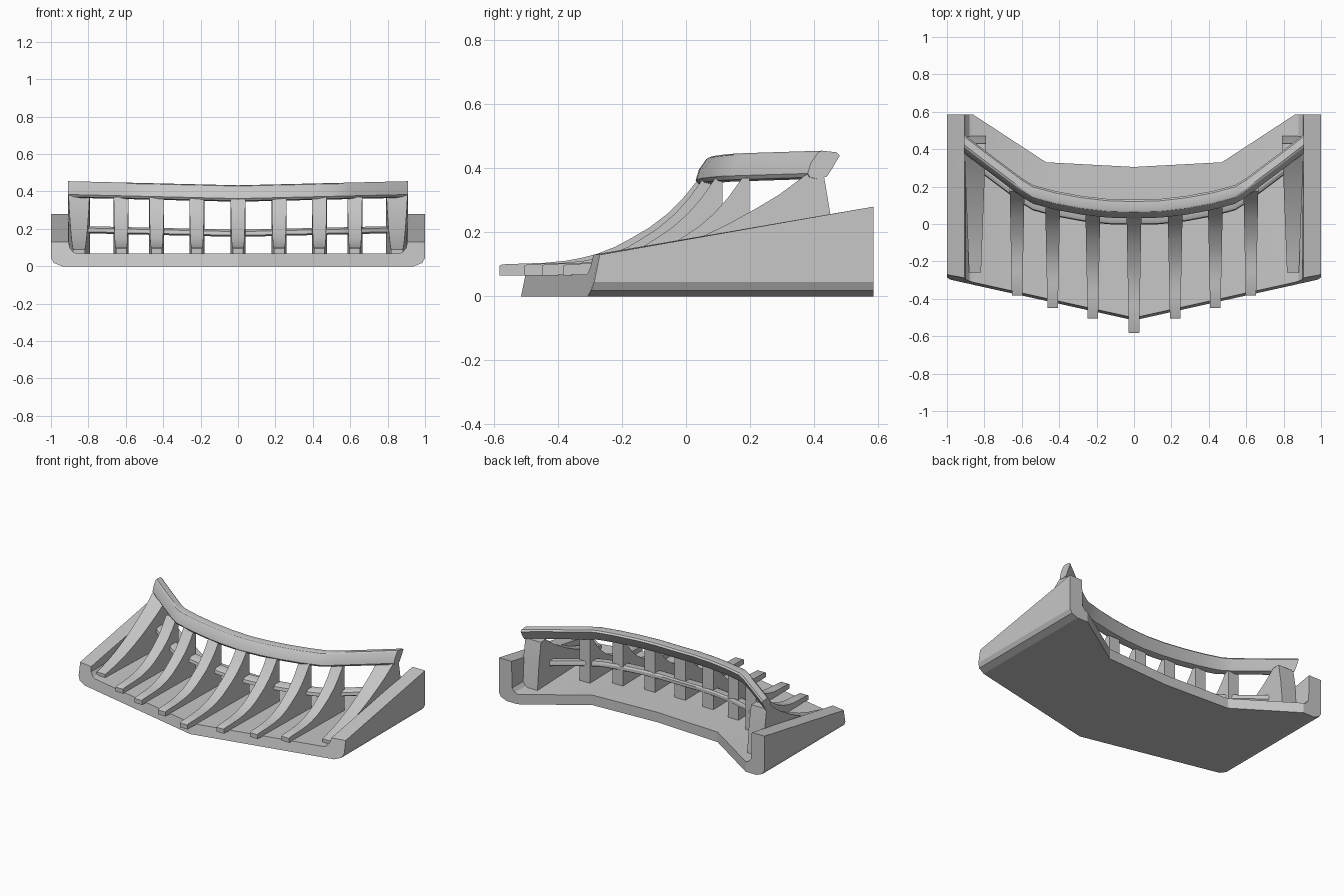
import bpy, bmesh
from math import radians

if "Cube" in bpy.data.objects:
    bpy.data.objects.remove(bpy.data.objects["Cube"])

grey = bpy.data.materials.new("plain grey")
grey.use_nodes = True
grey.diffuse_color = (0.57, 0.57, 0.57, 1)
grey.node_tree.nodes["Principled BSDF"].inputs["Base Color"].default_value = (0.57, 0.57, 0.57, 1)


def loft(name, rings, angle):
    """Join equal rings of points into a capped solid, smooth below the given angle."""
    bm = bmesh.new()
    rows = [[bm.verts.new(p) for p in ring] for ring in rings]
    n = len(rows[0])
    for a, b in zip(rows, rows[1:]):
        for i in range(n):
            j = (i + 1) % n
            bm.faces.new((a[i], a[j], b[j], b[i]))
    bm.faces.new(rows[0])
    bm.faces.new(rows[-1])
    bmesh.ops.recalc_face_normals(bm, faces=bm.faces)
    mesh = bpy.data.meshes.new(name)
    bm.to_mesh(mesh)
    bm.free()
    mesh.materials.append(grey)
    obj = bpy.data.objects.new(name, mesh)
    bpy.context.collection.objects.link(obj)
    bpy.ops.object.select_all(action='DESELECT')
    obj.select_set(True)
    bpy.context.view_layer.objects.active = obj
    bpy.ops.object.shade_smooth_by_angle(angle=radians(angle))


# Tray: bent floor with a side wall at each end, as slices from the middle outwards
# Slice: x, front y, back y, underside z, top z at the front, top z at the back
SLICES = [(0, -0.515, 0.305, 0, 0.068, 0.068), (0.47, -0.411, 0.33, 0, 0.068, 0.068),
          (0.86, -0.325, 0.585, 0, 0.068, 0.068), (0.88, -0.32, 0.585, 0, 0.075, 0.075),
          (0.9, -0.316, 0.585, 0, 0.1, 0.1), (0.905, -0.315, 0.585, 0, 0.13, 0.28),
          (0.94, -0.307, 0.585, 0, 0.13, 0.28), (0.985, -0.3, 0.585, 0.018, 0.13, 0.28),
          (1, -0.295, 0.585, 0.045, 0.13, 0.28)]


def slice_ring(side, x, front, back, low, top_front, top_back):
    x *= side
    return [(x, front + 0.2 * low, low), (x, front + 0.2 * top_front, top_front),
            (x, back, top_back), (x, back, low)]


loft("tray", [slice_ring(-1, *s) for s in reversed(SLICES[1:])] +
     [slice_ring(1, *s) for s in SLICES], 20)

# Shared sweep of the rails
PATH = [(0, 0.03), (0.14, 0.034), (0.28, 0.05), (0.42, 0.076), (0.54, 0.108),
        (0.6, 0.145), (0.8, 0.295), (0.91, 0.38)]


def front_y(x):
    for (xa, ya), (xb, yb) in zip(PATH, PATH[1:]):
        if abs(x) <= xb:
            return ya + (yb - ya) * (abs(x) - xa) / (xb - xa)
    return PATH[-1][1]


def sweep(name, profile, end):
    xs = [x for x, _ in PATH if x < end] + [end]
    xs = [-x for x in reversed(xs) if x > 0] + xs
    loft(name, [[(x, front_y(x) + y, z + 0.024 * abs(x)) for y, z in profile] for x in xs], 32)


sweep("top_rail", [(0, 0.362), (0.01, 0.395), (0.033, 0.428), (0.045, 0.433), (0.09, 0.428),
                   (0.1, 0.418), (0.075, 0.375), (0.06, 0.352), (0.03, 0.345), (0.008, 0.35)], 0.91)
sweep("middle_bar", [(-0.035, 0.165), (-0.03, 0.185), (-0.01, 0.195), (0.035, 0.195),
                     (0.042, 0.185), (0.042, 0.165), (0.03, 0.157), (-0.02, 0.157)], 0.82)


def rib(name, cx, profile, w0, w1):
    """Upright web whose width grows evenly from front to back."""
    y0, y1 = profile[0][0], max(y for y, _ in profile)
    loft(name, [[(cx + s * (w0 + (w1 - w0) * (y - y0) / (y1 - y0)), y, z) for y, z in profile]
                for s in (-1, 1)], 32)


# Curved ribs, fanned out from the middle
CURVE = [(0, 0.095), (0.015, 0.1), (0.23, 0.105), (0.33, 0.111), (0.41, 0.12), (0.49, 0.133),
         (0.58, 0.155), (0.66, 0.182), (0.75, 0.215), (0.84, 0.258), (0.92, 0.308), (1, 0.37)]
for x, tip in ((0, -0.583), (0.22, -0.505), (0.435, -0.45), (0.625, -0.383)):
    back = front_y(x) + 0.012
    outline = [(tip, 0.065)] + [(tip + t * (back - tip), z) for t, z in CURVE]
    outline += [(back + 0.022, 0.37), (back + 0.022, 0.065)]
    for side in ((1, -1) if x else (1,)):
        place = {1: "left", -1: "right"}[side] if x else "centre"
        rib(f"rib_{place}_{round(x * 100)}", side * x, outline, 0.028, 0.04)

# Broad end supports
END = [(-0.26, 0.065), (-0.26, 0.09), (-0.16, 0.112), (-0.06, 0.142), (0.04, 0.182), (0.13, 0.225),
       (0.22, 0.275), (0.29, 0.317), (0.375, 0.38), (0.43, 0.38), (0.452, 0.25), (0.47, 0.065)]
for side, place in ((1, "left"), (-1, "right")):
    rib(f"end_support_{place}", side * 0.85, END, 0.032, 0.06)
